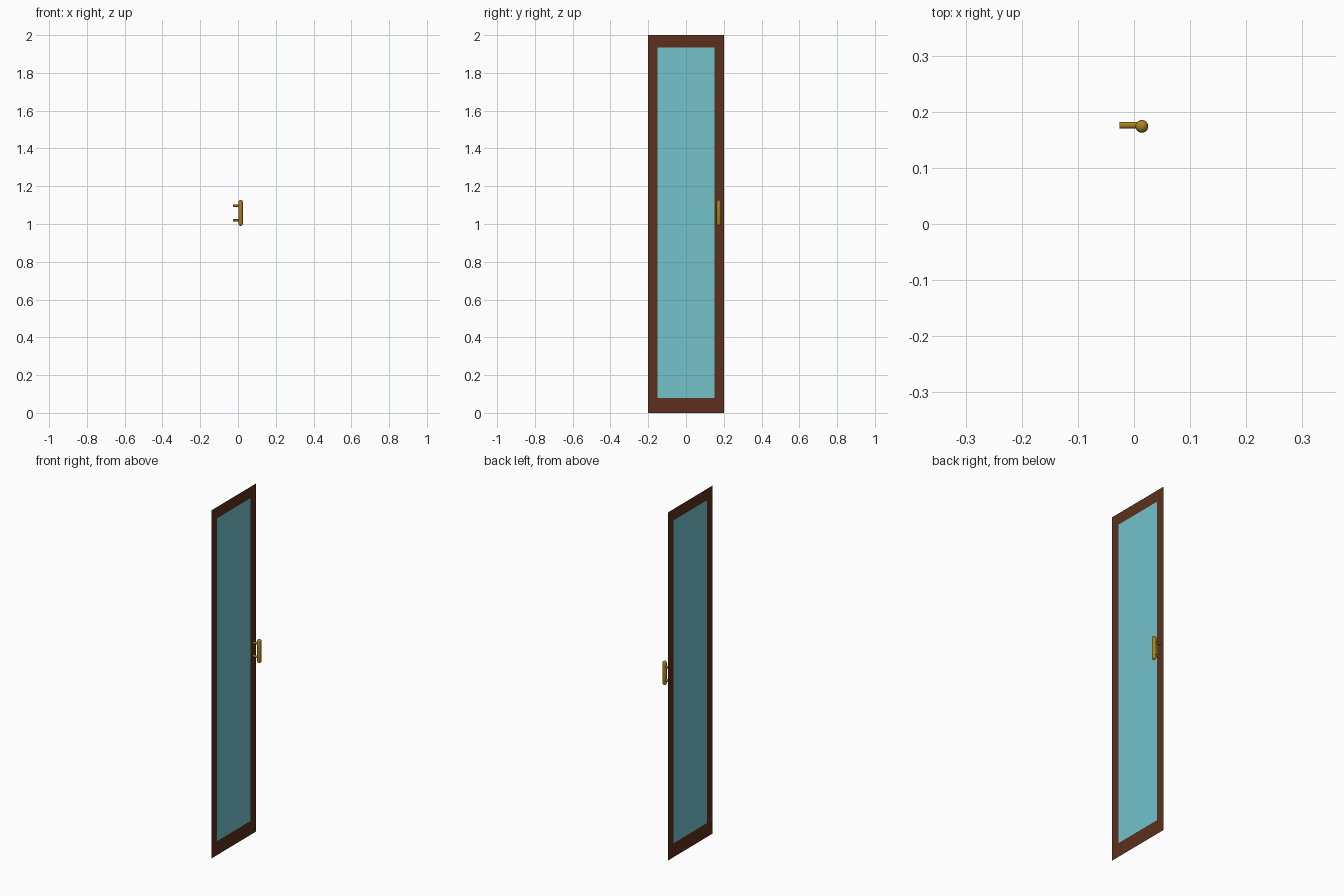
import bpy, bmesh, math
from mathutils import Matrix

if "Cube" in bpy.data.objects:
    bpy.data.objects.remove(bpy.data.objects["Cube"])

X_PANEL = -0.0255            # plane of the door sheet
HW, H = 0.202, 2.0           # half width, height
GW, GZ0, GZ1 = 0.152, 0.08, 1.935   # glass opening


def material(name, rgba):
    m = bpy.data.materials.new(name)
    m.diffuse_color = rgba
    m.use_nodes = True
    m.node_tree.nodes["Principled BSDF"].inputs["Base Color"].default_value = m.diffuse_color
    return m


def make_object(name, bm, mat, smooth=False):
    me = bpy.data.meshes.new(name)
    bm.to_mesh(me)
    bm.free()
    me.materials.append(mat)
    ob = bpy.data.objects.new(name, me)
    bpy.context.collection.objects.link(ob)
    if smooth:
        bpy.context.view_layer.objects.active = ob
        ob.select_set(True)
        bpy.ops.object.shade_smooth_by_angle(angle=math.radians(40))
        ob.select_set(False)
    return ob


def rectangle(bm, hw, z0, z1):
    pts = [(-hw, z0), (hw, z0), (hw, z1), (-hw, z1)]
    return [bm.verts.new((X_PANEL, y, z)) for y, z in pts]


wood = material("wood", (0.11, 0.03, 0.012, 1))
glass = material("glass", (0.17, 0.54, 0.6, 0.8))
brass = material("brass", (0.38, 0.22, 0.015, 1))

# Flat wooden frame: four mitred strips facing +x
bm = bmesh.new()
outer = rectangle(bm, HW, 0, H)
inner = rectangle(bm, GW, GZ0, GZ1)
for i in range(4):
    j = (i + 1) % 4
    bm.faces.new((outer[i], outer[j], inner[j], inner[i]))
make_object("door_frame", bm, wood)

# Glass pane filling the opening
bm = bmesh.new()
bm.faces.new(rectangle(bm, GW, GZ0, GZ1))
make_object("glass_pane", bm, glass)

# Upright grip: a capsule made from a stretched sphere
R, HX, HY, HZ0, HZ1 = 0.0115, 0.014, 0.174, 0.99, 1.127
bm = bmesh.new()
bmesh.ops.create_uvsphere(bm, u_segments=24, v_segments=13, radius=R)
mid, half = (HZ0 + HZ1) / 2, (HZ1 - HZ0) / 2 - R
for v in bm.verts:
    v.co.z += mid + math.copysign(half, v.co.z)
    v.co.x += HX
    v.co.y += HY
make_object("handle_grip", bm, brass, smooth=True)

# Two posts joining the grip to the frame
for name, z in (("lower", 1.02), ("upper", 1.096)):
    bm = bmesh.new()
    length = HX - X_PANEL
    place = Matrix.Translation((X_PANEL + length / 2, HY + 0.002, z)) @ Matrix.Rotation(math.pi / 2, 4, 'Y')
    bmesh.ops.create_cone(bm, cap_ends=True, segments=20, radius1=0.006,
                          radius2=0.006, depth=length, matrix=place)
    make_object(name + "_handle_post", bm, brass, smooth=True)
